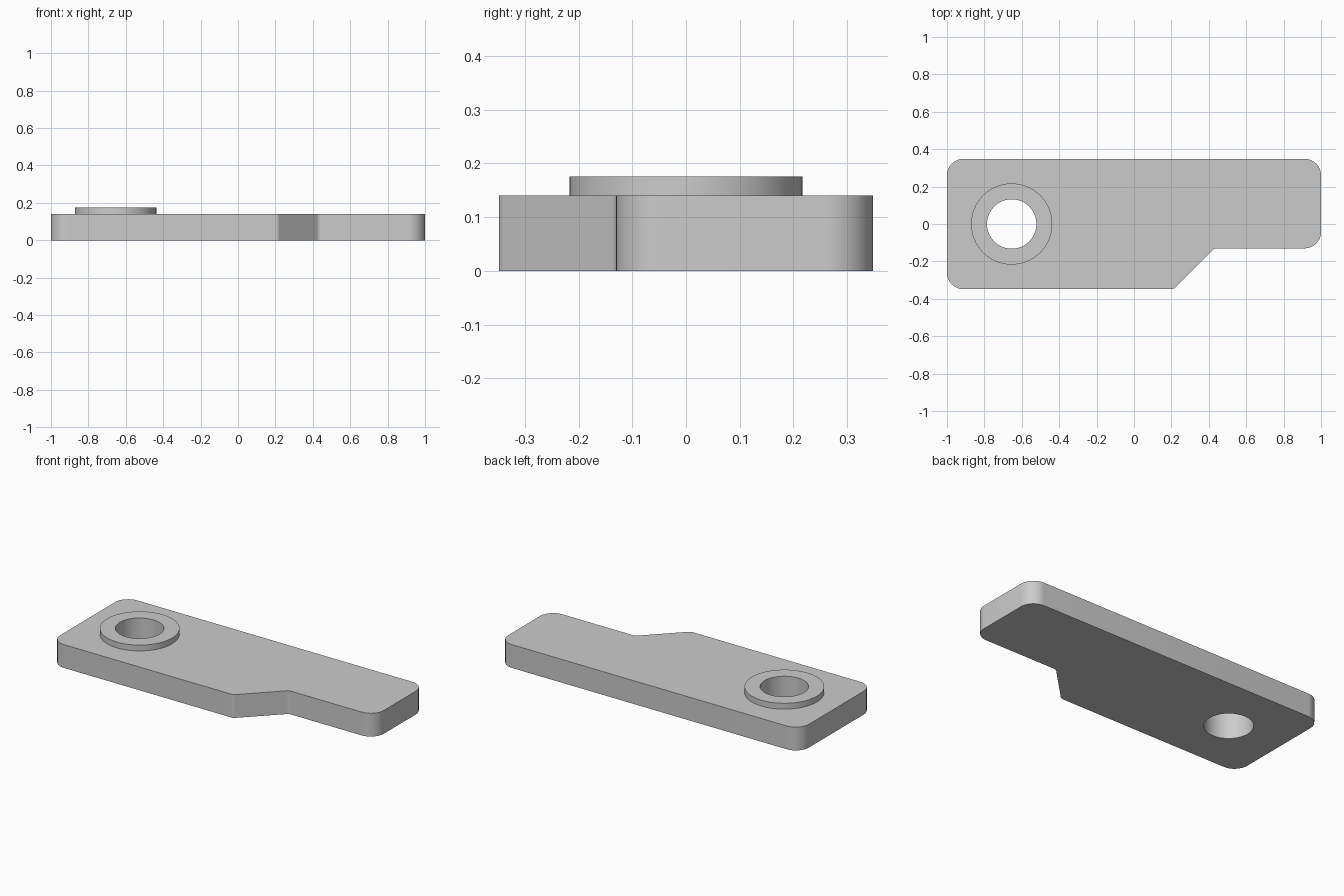
import bpy, bmesh, math
from mathutils import Vector

cube = bpy.data.objects.get("Cube")
if cube:
    bpy.data.objects.remove(cube, do_unlink=True)

PLATE_TOP, BOSS_TOP = 0.14, 0.175
BOSS_R, BORE_R, SEGMENTS = 0.217, 0.132, 64
CENTRE = Vector((-0.654, 0))

# Plate corners: x, y, fillet radius
CORNERS = [(-1, -0.348, 0.087), (0.212, -0.348, 0.03), (0.43, -0.13, 0.03),
           (1, -0.13, 0.087), (1, 0.348, 0.087), (-1, 0.348, 0.087)]


def rounded_outline(corners, steps=10):
    """Replace every corner by a tangent arc."""
    points = []
    for i, (x, y, r) in enumerate(corners):
        p = Vector((x, y))
        to_prev = (Vector(corners[i - 1][:2]) - p).normalized()
        to_next = (Vector(corners[(i + 1) % len(corners)][:2]) - p).normalized()
        half = math.acos(to_prev.dot(to_next)) / 2
        centre = p + (to_prev + to_next).normalized() * r / math.sin(half)
        start = p + to_prev * r / math.tan(half) - centre
        end = p + to_next * r / math.tan(half) - centre
        for s in range(steps + 1):
            arm = start.lerp(end, s / steps).normalized() * r
            points.append(centre + arm)
    return points


def circle(radius):
    angles = [math.tau * i / SEGMENTS for i in range(SEGMENTS)]
    return [CENTRE + radius * Vector((math.cos(a), math.sin(a))) for a in angles]


bm = bmesh.new()


def ring(points, z):
    return [bm.verts.new((p.x, p.y, z)) for p in points]


def bridge(a, b):
    for i in range(len(a)):
        bm.faces.new((a[i - 1], a[i], b[i], b[i - 1]))


def fill_between(outer, inner):
    edges = [bm.edges.get((loop[i - 1], loop[i]))
             for loop in (outer, inner) for i in range(len(loop))]
    bmesh.ops.triangle_fill(bm, edges=edges, use_beauty=True)


outline = rounded_outline(CORNERS)
plate_low, plate_high = ring(outline, 0), ring(outline, PLATE_TOP)
boss_low, boss_high = ring(circle(BOSS_R), PLATE_TOP), ring(circle(BOSS_R), BOSS_TOP)
bore_low, bore_high = ring(circle(BORE_R), 0), ring(circle(BORE_R), BOSS_TOP)

# Plate sides, boss side, boss rim and through bore
bridge(plate_low, plate_high)
bridge(boss_low, boss_high)
bridge(boss_high, bore_high)
bridge(bore_high, bore_low)
# Flat top around the boss and underside around the bore
fill_between(plate_high, boss_low)
fill_between(plate_low, bore_low)
bmesh.ops.recalc_face_normals(bm, faces=bm.faces[:])

mesh = bpy.data.meshes.new("lever_plate")
bm.to_mesh(mesh)
bm.free()
plate = bpy.data.objects.new("lever_plate", mesh)
bpy.context.collection.objects.link(plate)

# Plain grey material
grey = bpy.data.materials.new("plain grey")
grey.use_nodes = True
colour = (0.6, 0.6, 0.6, 1)
grey.diffuse_color = colour
grey.node_tree.nodes["Principled BSDF"].inputs["Base Color"].default_value = colour
mesh.materials.append(grey)

# Smooth fillets and bore, sharp rims
bpy.ops.object.select_all(action="DESELECT")
plate.select_set(True)
bpy.context.view_layer.objects.active = plate
bpy.ops.object.shade_smooth_by_angle(angle=math.radians(30))
